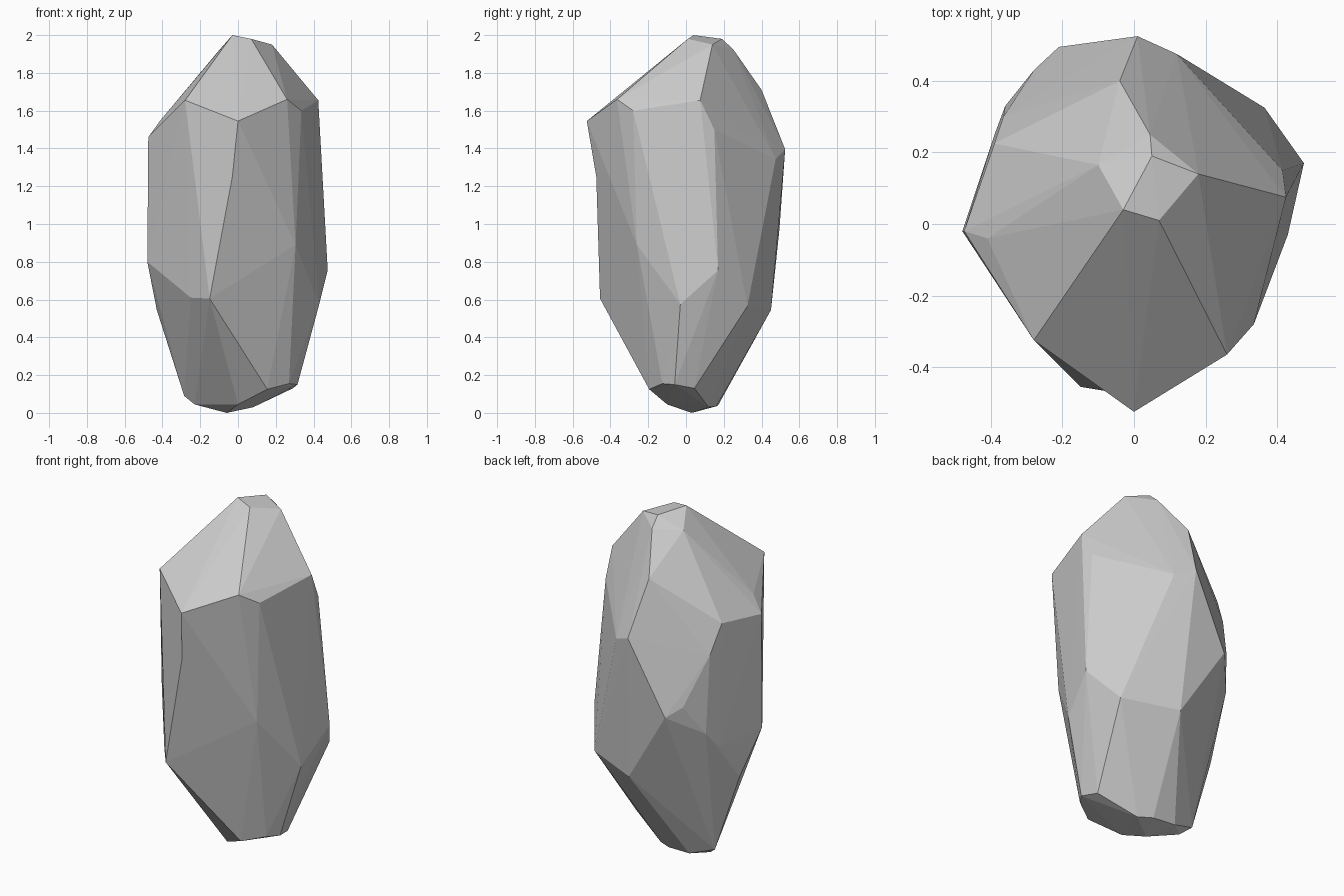
import bpy
import bmesh
from mathutils import Vector

default_cube = bpy.data.objects.get("Cube")
if default_cube:
    bpy.data.objects.remove(default_cube, do_unlink=True)

# Corner points of the boulder, grouped in bands from top to bottom
crown = [
    (-.03, .04, 2), (.07, .01, 1.98), (.18, .14, 1.95), (.05, .19, 1.98),
    (.045, .25, 1.925), (-.1, .165, 1.92), (-.04, .4, 1.71),
]
shoulder = [
    (-.28, -.325, 1.655), (0, -.525, 1.545), (.26, -.365, 1.66),
    (.335, -.28, 1.6), (.425, .075, 1.655), (.415, .15, 1.5),
    (.01, .525, 1.395), (.12, .475, 1.345), (-.39, .225, 1.475),
    (-.475, -.02, 1.46), (-.41, -.04, 1.55), (-.365, .3, 1.31),
]
belly = [
    (.305, -.26, .89), (.475, .17, .755), (.43, -.03, .575),
    (.365, .325, .565), (.055, .45, .545), (-.21, .495, .975),
    (-.28, .43, 1.03), (-.36, .33, .86), (-.39, .25, .765),
    (-.43, .12, .545), (-.48, -.02, .8), (-.25, -.325, .61),
    (-.15, -.455, .605),
]
foot = [
    (.365, -.05, .365), (.3, .09, .245), (.315, -.06, .15),
    (.27, -.125, .155), (.155, -.195, .125), (.29, .045, .13),
    (.08, .12, .03), (0, .16, .035), (-.14, .17, .04),
    (-.285, .14, .09), (-.23, .1, .045), (0, -.1, .045), (-.06, .03, 0),
]


def nearest_vertex(bm, point):
    """Return the mesh corner closest to a point."""
    return min(bm.verts, key=lambda vert: (vert.co - Vector(point)).length)


def dent_edge(bm, start, end, target):
    """Split the ridge between two corners and push its middle inward."""
    first, second = nearest_vertex(bm, start), nearest_vertex(bm, end)
    edge = bm.edges.get((first, second))
    if edge is None:
        return
    result = bmesh.ops.subdivide_edges(bm, edges=[edge], cuts=1)
    for item in result["geom_inner"]:
        if isinstance(item, bmesh.types.BMVert):
            item.co = target


def make_material(name, value):
    """Make one plain grey material."""
    material = bpy.data.materials.new(name)
    material.use_nodes = True
    colour = (value, value, value, 1)
    material.diffuse_color = colour
    shader = next(n for n in material.node_tree.nodes if n.type == "BSDF_PRINCIPLED")
    shader.inputs["Base Color"].default_value = colour
    return material


# Wrap the points in a faceted shell
bm = bmesh.new()
for corner in crown + shoulder + belly + foot:
    bm.verts.new(corner)
hull = bmesh.ops.convex_hull(bm, input=list(bm.verts))
loose = {item for key in ("geom_interior", "geom_unused") for item in hull[key]
         if isinstance(item, bmesh.types.BMVert)}
bmesh.ops.delete(bm, geom=list(loose), context="VERTS")

# Shallow hollows on the front and side ridges
dent_edge(bm, shoulder[1], belly[-1], (-.03, -.475, 1.25))
dent_edge(bm, shoulder[9 + 1], belly[-3], (-.46, -.02, 1.2))

bmesh.ops.recalc_face_normals(bm, faces=list(bm.faces))
for face in bm.faces:
    face.smooth = False

# Boulder object
mesh = bpy.data.meshes.new("boulder")
bm.to_mesh(mesh)
bm.free()
mesh.materials.append(make_material("stone_grey", .6))
boulder = bpy.data.objects.new("boulder", mesh)
bpy.context.scene.collection.objects.link(boulder)
